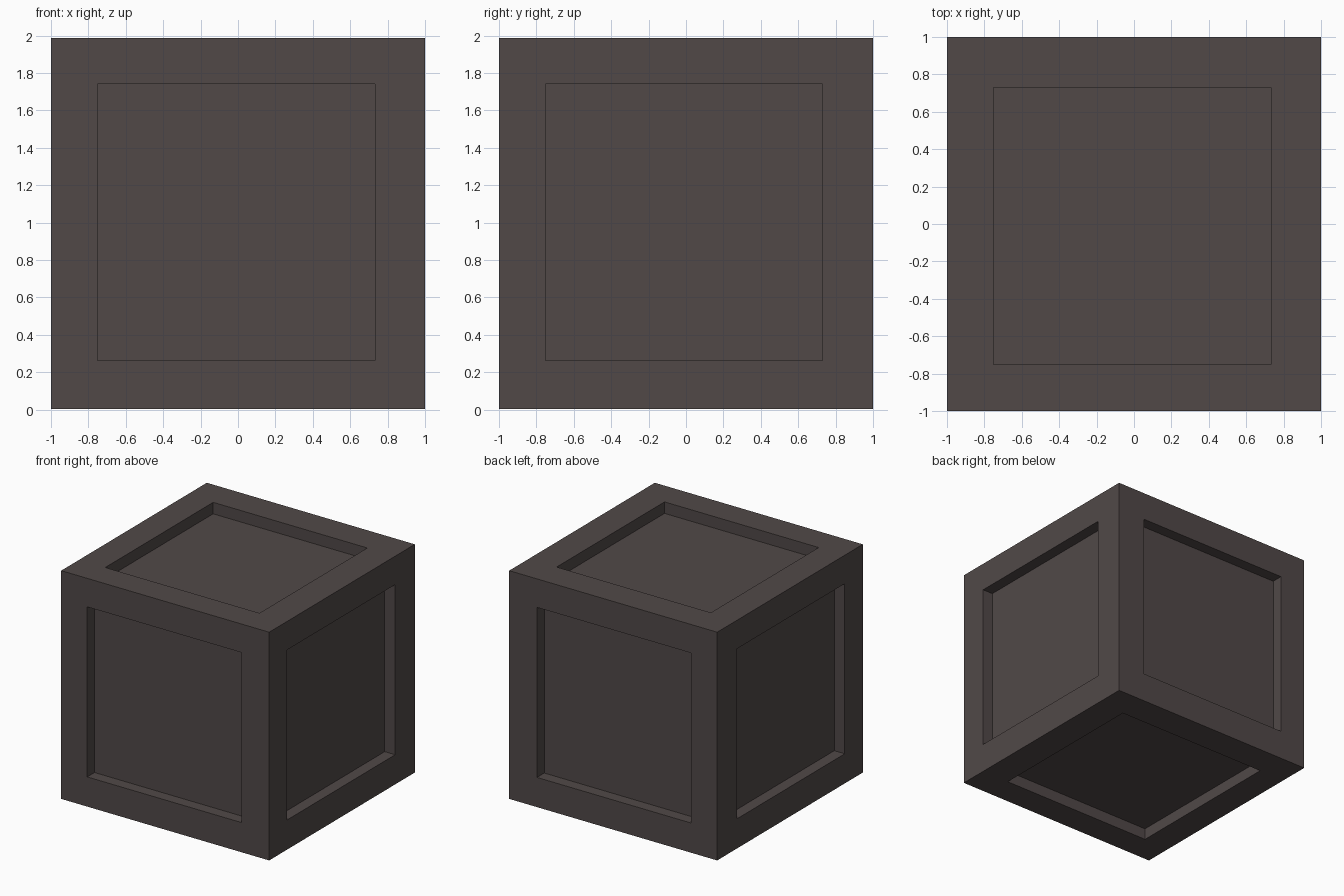
import bpy
from mathutils import Vector

if "Cube" in bpy.data.objects:
    bpy.data.objects.remove(bpy.data.objects["Cube"])

# Dark grey-brown crate colour
mat = bpy.data.materials.new("dark grey brown")
mat.diffuse_color = (0.082, 0.066, 0.064, 1)
mat.use_nodes = True
mat.node_tree.nodes["Principled BSDF"].inputs["Base Color"].default_value = mat.diffuse_color


def box(name, lo, hi):
    """Axis-aligned box between two corners."""
    lo, hi = Vector(lo), Vector(hi)
    bpy.ops.mesh.primitive_cube_add(size=1, location=(lo + hi) / 2)
    ob = bpy.context.object
    ob.name = name
    ob.scale = hi - lo
    bpy.ops.object.transform_apply(location=True, rotation=False, scale=True)
    ob.data.materials.append(mat)
    return ob


# Solid crate body
TOP, BASE, DEPTH = 1.988, 0.004, 0.10
body_lo, body_hi = (-1, -1, BASE), (1, 1, TOP)
crate = box("crate", body_lo, body_hi)

# Extents of the sunken panels along x, y and z
panel_lo, panel_hi = (-0.75, -0.752, 0.262), (0.733, 0.73, 1.74)

# One shallow pocket cut into each of the six sides
for axis in range(3):
    for side in (-1, 1):
        lo, hi = list(panel_lo), list(panel_hi)
        if side < 0:
            lo[axis], hi[axis] = body_lo[axis] - 0.1, body_lo[axis] + DEPTH
        else:
            lo[axis], hi[axis] = body_hi[axis] - DEPTH, body_hi[axis] + 0.1
        cutter = box("panel_cutter", lo, hi)
        mod = crate.modifiers.new("panel", "BOOLEAN")
        mod.operation = "DIFFERENCE"
        mod.solver = "EXACT"
        mod.object = cutter
        bpy.context.view_layer.objects.active = crate
        bpy.ops.object.modifier_apply(modifier=mod.name)
        bpy.data.objects.remove(cutter, do_unlink=True)
